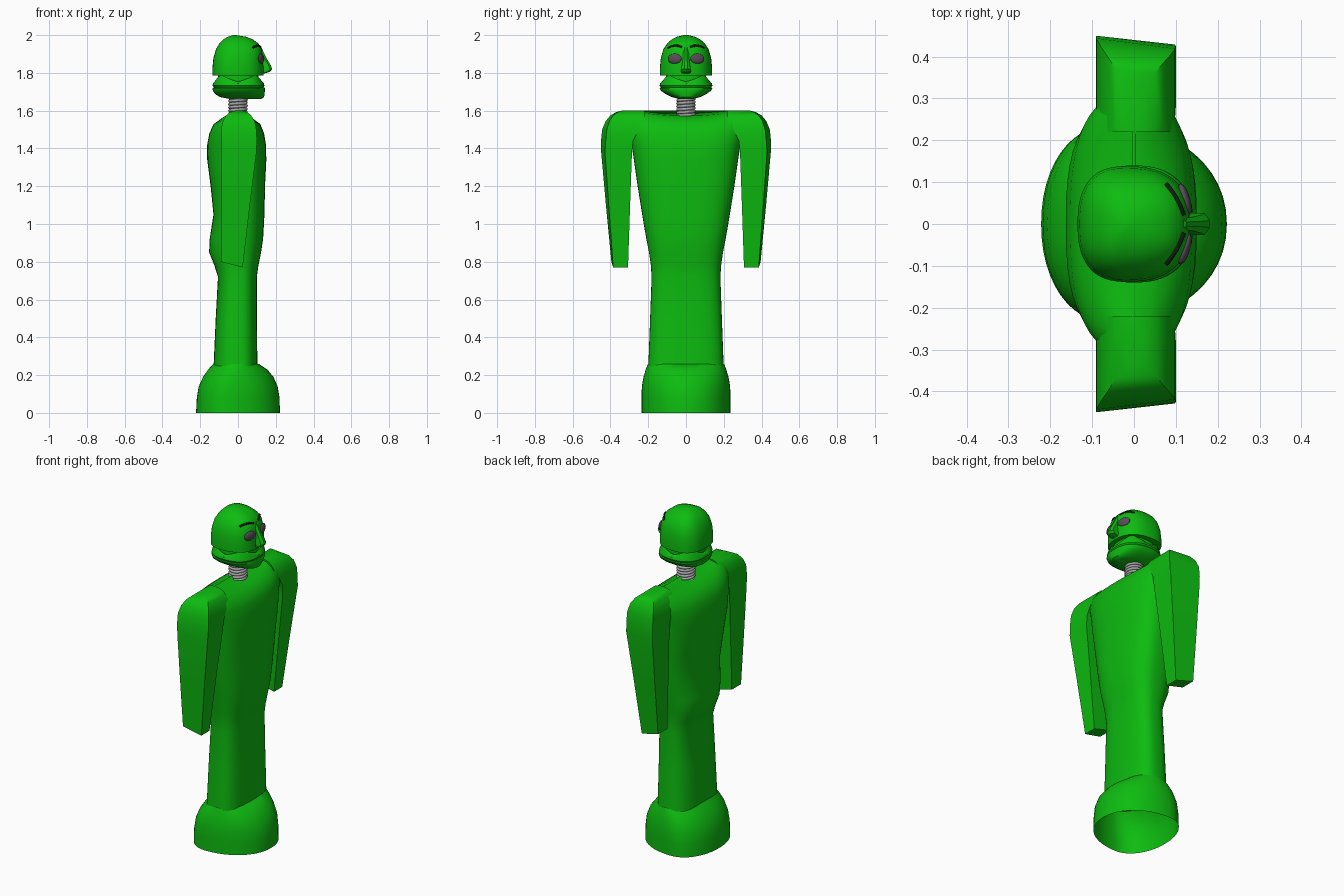
import bpy, bmesh, math

if "Cube" in bpy.data.objects:
    bpy.data.objects.remove(bpy.data.objects["Cube"])


def material(name, rgb):
    m = bpy.data.materials.new(name)
    m.diffuse_color = (*rgb, 1)
    m.use_nodes = True
    m.node_tree.nodes["Principled BSDF"].inputs["Base Color"].default_value = m.diffuse_color
    return m


GREEN = material("green", (0.004, 0.5, 0.005))
GREY = material("neck grey", (0.4, 0.4, 0.4))
EYE = material("eye grey", (0.1, 0.075, 0.1))
DARK = material("brow dark", (0.005, 0.012, 0.005))


def oval(z, back, front, half_y, xc=0.0, n=2.4, count=48, shift=None):
    """One egg-shaped ring; shift(x, y, angle) lowers or raises each point."""
    ring = []
    for i in range(count):
        t = 2 * math.pi * i / count
        c, s = math.cos(t), math.sin(t)
        reach = (front - xc) if c > 0 else (xc - back)
        x = xc + math.copysign(abs(c) ** (2 / n), c) * reach
        y = math.copysign(abs(s) ** (2 / n), s) * half_y
        ring.append((x, y, z + (shift(x, y, t) if shift else 0)))
    return ring


def loft(name, rings, mat, bottom=True, top=True):
    bm = bmesh.new()
    vs = [[bm.verts.new(p) for p in r] for r in rings]
    n = len(vs[0])
    for a, b in zip(vs, vs[1:]):
        for i in range(n):
            j = (i + 1) % n
            bm.faces.new((a[i], a[j], b[j], b[i]))
    if bottom:
        bm.faces.new(vs[0][::-1])
    if top:
        bm.faces.new(vs[-1])
    bmesh.ops.recalc_face_normals(bm, faces=bm.faces)
    me = bpy.data.meshes.new(name)
    bm.to_mesh(me)
    bm.free()
    me.materials.append(mat)
    ob = bpy.data.objects.new(name, me)
    bpy.context.collection.objects.link(ob)
    return ob


def tube(name, points, radius, mat):
    cu = bpy.data.curves.new(name, "CURVE")
    cu.dimensions = "3D"
    cu.bevel_depth = radius
    cu.bevel_resolution = 2
    cu.use_fill_caps = True
    sp = cu.splines.new("POLY")
    sp.points.add(len(points) - 1)
    for p, co in zip(sp.points, points):
        p.co = (*co, 1)
    cu.materials.append(mat)
    ob = bpy.data.objects.new(name, cu)
    bpy.context.collection.objects.link(ob)


# Flared base, open underneath
loft("base", [oval(z, b, f, y, xc, 2.1) for z, b, f, y, xc in [
    (0, -.222, .222, .235, -.06), (.08, -.218, .22, .235, -.06),
    (.14, -.208, .21, .234, -.05), (.19, -.185, .188, .225, -.04),
    (.23, -.158, .155, .213, -.02), (.26, -.13, .11, .201, 0)]],
    GREEN, bottom=False)


# Legs and torso in one loft; the shoulder line dips at the neck
def dip(amount):
    return lambda x, y, t: -amount * max(0, 1 - (y / .25) ** 2)


body = [
    (.23, -.13, .103, .2), (.5, -.118, .1, .19), (.72, -.106, .1, .182),
    (.78, -.125, .108, .186), (.85, -.153, .122, .196), (.92, -.15, .133, .21),
    (1.05, -.13, .14, .232), (1.2, -.145, .143, .256), (1.34, -.163, .15, .276),
    (1.42, -.163, .148, .288), (1.48, -.152, .138, .31), (1.53, -.128, .118, .32)]
rings = [oval(*r, n=2.7) for r in body]
rings += [oval(1.57, -.09, .08, .32, n=2.7, shift=dip(.015)),
          oval(1.592, -.05, .045, .31, n=2.7, shift=dip(.02)),
          oval(1.6, -.006, .006, .3, n=2.7, shift=dip(.025))]
loft("body", rings, GREEN)

# Flat-sided arms with rounded shoulders
ARM = [  # z, back x, front x, inner y, outer y, inset of outer front edge
    (.785, -.09, .025, .307, .395, .01), (1.1, -.09, .063, .296, .424, .015),
    (1.38, -.09, .098, .286, .449, .02), (1.44, -.091, .1, .28, .45, .025),
    (1.5, -.09, .098, .25, .444, .025), (1.545, -.08, .088, .22, .425, .02),
    (1.575, -.063, .07, .22, .4, .015), (1.592, -.043, .05, .22, .37, .01),
    (1.6, -.015, .025, .22, .34, 0)]
for side, label in ((1, "left"), (-1, "right")):
    rings = []
    for k, (z, b, f, yi, yo, inset) in enumerate(ARM):
        slope = .015 if k == 0 else 0
        rings.append([(b, side * yi, z + slope), (f, side * yi, z - slope),
                      (f, side * (yo - inset), z - slope), (b, side * yo, z + slope)])
    loft(label + "_arm", rings, GREEN)

# Spring neck
loft("neck_core", [oval(z, -.043, .043, .043, n=2, count=24) for z in (1.55, 1.69)], GREY)
turns, steps = 7, 24
tube("neck_coil", [(.044 * math.cos(2 * math.pi * i / steps), .044 * math.sin(2 * math.pi * i / steps),
                    1.56 + .115 * i / (turns * steps)) for i in range(turns * steps + 1)], .008, GREY)

# Jaw, with a flat front underside
loft("jaw", [oval(*r) for r in [
    (1.663, -.05, .125, .04), (1.672, -.095, .138, .075), (1.688, -.122, .141, .108),
    (1.705, -.133, .142, .132), (1.718, -.135, .142, .14), (1.722, -.132, .14, .138)]], GREEN)

# Mouth band: its rim drops to a point at front, back and sides
notch = lambda x, y, t: -.036 * abs((t / (math.pi / 2)) % 1 - .5) * 2
loft("mouth_band", [oval(1.722, -.126, .134, .132), oval(1.732, -.135, .14, .14),
                    oval(1.745, -.132, .137, .137),
                    oval(1.79, -.118, .122, .12, shift=notch)], GREEN, top=False)
loft("mouth_core", [oval(z, -.105, .108, .106) for z in (1.71, 1.8)], GREEN)

# Domed head
DOME = [(1.785, -.135, .135, .138), (1.83, -.135, .135, .138), (1.88, -.13, .132, .133),
        (1.925, -.117, .125, .12), (1.955, -.099, .108, .1), (1.978, -.077, .078, .075),
        (1.992, -.052, .04, .045), (2.0, -.027, -.01, .012)]
loft("head", [oval(*r, xc=-.02, n=2.5) for r in DOME], GREEN)


def face_x(y, z):
    """Front surface of the head at y, z."""
    for a, b in zip(DOME, DOME[1:]):
        if a[0] <= z <= b[0]:
            k = (z - a[0]) / (b[0] - a[0])
            f, h = a[2] + k * (b[2] - a[2]), a[3] + k * (b[3] - a[3])
            return -.02 + (f + .02) * max(0, 1 - (abs(y) / h) ** 2.5) ** .4


# Nose wedge
loft("nose", [[(.1, -w, z), (x - .012, -w, z), (x, -w * .35, z), (x, w * .35, z), (x - .012, w, z), (.1, w, z)]
              for z, x, w in [(1.797, .14, .022), (1.806, .17, .026), (1.82, .181, .026),
                              (1.84, .174, .022), (1.88, .15, .016), (1.935, .124, .015)]], GREEN)

# Eyes and brows
for side, label in ((1, "left"), (-1, "right")):
    bpy.ops.mesh.primitive_uv_sphere_add(segments=24, ring_count=12, radius=1,
                                         location=(face_x(.06, 1.875) - .002, side * .06, 1.875),
                                         rotation=(0, 0, side * .3))
    eye = bpy.context.object
    eye.name = label + "_eye"
    eye.scale = (.012, .038, .027)
    eye.data.materials.append(EYE)
    tube(label + "_brow", [(face_x(y, z) + .001, side * y, z) for y, z in
                           [(.022, 1.937), (.04, 1.943), (.06, 1.944), (.08, 1.94), (.095, 1.932)]],
         .006, DARK)

# Smooth shading with crisp edges
bpy.ops.object.select_all(action="DESELECT")
for ob in bpy.data.objects:
    if ob.type == "MESH":
        ob.select_set(True)
        bpy.context.view_layer.objects.active = ob
bpy.ops.object.shade_smooth_by_angle(angle=math.radians(35))
